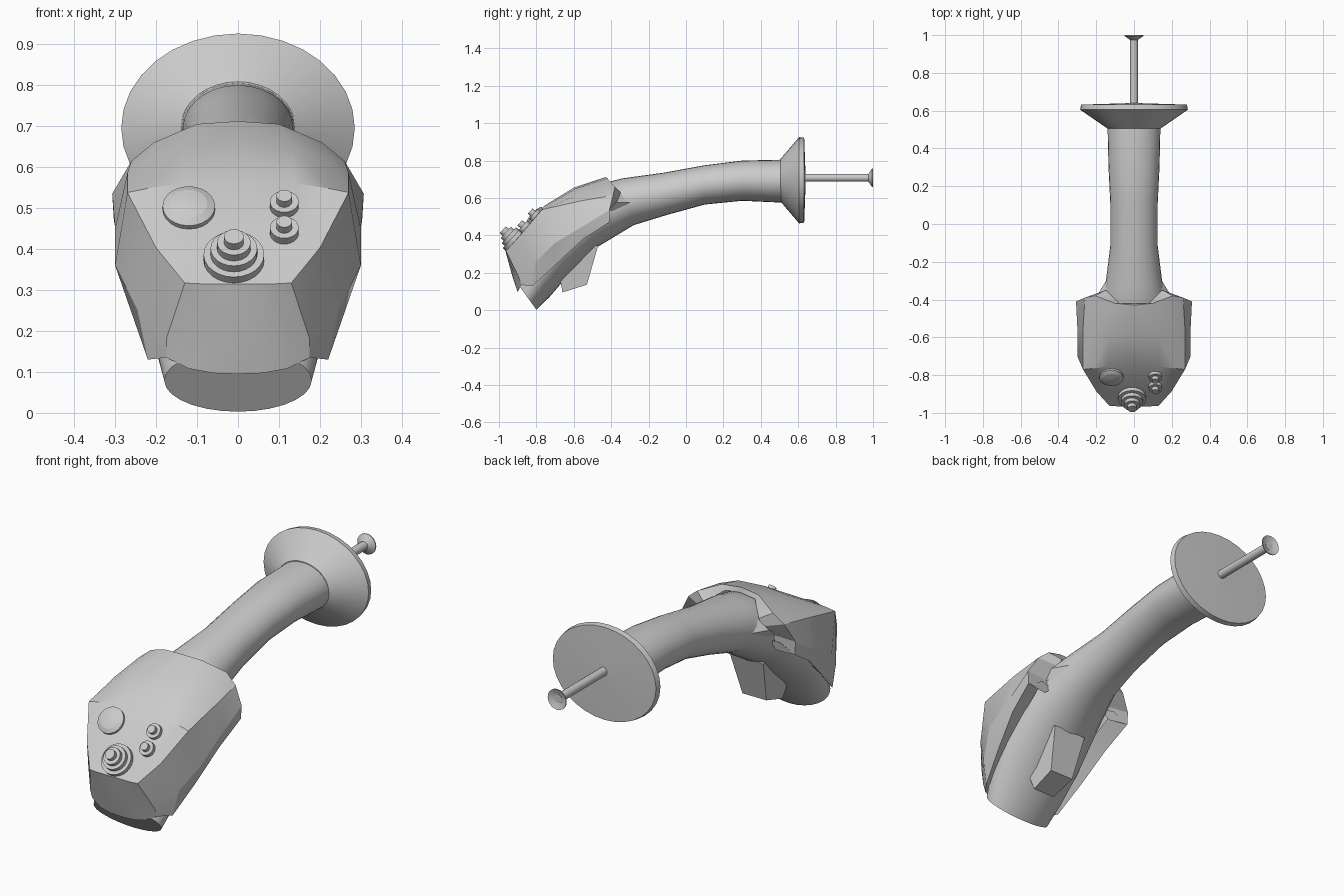
import bpy, bmesh, math
from mathutils import Vector, Matrix

if "Cube" in bpy.data.objects:
    bpy.data.objects.remove(bpy.data.objects["Cube"])


def finish(name, bm, angle=30, mirror=False):
    bmesh.ops.remove_doubles(bm, verts=bm.verts, dist=0.0005)
    bmesh.ops.recalc_face_normals(bm, faces=bm.faces)
    me = bpy.data.meshes.new(name)
    bm.to_mesh(me)
    bm.free()
    ob = bpy.data.objects.new(name, me)
    bpy.context.collection.objects.link(ob)
    bpy.ops.object.select_all(action='DESELECT')
    bpy.context.view_layer.objects.active = ob
    ob.select_set(True)
    if mirror:
        m = ob.modifiers.new("mirror", 'MIRROR')
        m.use_clip = True
        bpy.ops.object.modifier_apply(modifier="mirror")
    bpy.ops.object.shade_smooth_by_angle(angle=math.radians(angle))
    return ob


def loft(name, rings, angle=30):
    """Skin closed rings of points and cap both ends."""
    bm = bmesh.new()
    vr = [[bm.verts.new(p) for p in r] for r in rings]
    n = len(vr[0])
    for a, b in zip(vr, vr[1:]):
        for i in range(n):
            j = (i + 1) % n
            bm.faces.new((a[i], a[j], b[j], b[i]))
    bm.faces.new(vr[0])
    bm.faces.new(vr[-1])
    return finish(name, bm, angle)


def ring(bottom, top, half_width, n=28):
    """Ellipse between two side-view points (y, z)."""
    b, t = Vector((0, *bottom)), Vector((0, *top))
    c, h = (b + t) / 2, (t - b) / 2
    return [c + h * math.sin(k * math.tau / n)
            + Vector((half_width * math.cos(k * math.tau / n), 0, 0)) for k in range(n)]


def lathe_y(name, profile, cz, squash=1.0, n=32):
    rings = [ring((y, cz - r * squash), (y, cz + r * squash), r, n) for y, r in profile]
    return loft(name, rings, 25)


def grid(bm, rows):
    vr = [[bm.verts.new(p) for p in r] for r in rows]
    for a, b in zip(vr, vr[1:]):
        for i in range(len(a) - 1):
            bm.faces.new((a[i], a[i + 1], b[i + 1], b[i]))


# handle: curved tube that swells into the head and ends at the chin
loft("handle", [ring(*r) for r in [
    ((.52, .575), (.52, .805), .14),
    ((.30, .585), (.30, .80), .135),
    ((.10, .565), (.10, .775), .125),
    ((-.10, .51), (-.12, .735), .125),
    ((-.28, .455), (-.34, .705), .15),
    ((-.47, .34), (-.52, .66), .205),
    ((-.64, .175), (-.72, .52), .23),
    ((-.73, .07), (-.85, .33), .21),
    ((-.80, .003), (-.91, .155), .18)]], 35)

# head shell: half surface, mirrored
rows = [
    [(0, -.42, .69), (.08, -.42, .68), (.15, -.35, .63), (.16, -.36, .59), (.18, -.42, .53), (.2, -.42, .46)],
    [(0, -.43, .712), (.1, -.42, .705), (.205, -.38, .66), (.26, -.39, .615), (.307, -.41, .535), (.303, -.41, .47)],
    [(0, -.6, .655), (.13, -.59, .65), (.22, -.57, .62), (.27, -.56, .585), (.3, -.55, .45), (.285, -.55, .38)],
    [(0, -.75, .56), (.14, -.755, .56), (.22, -.765, .548), (.27, -.77, .538), (.3, -.7, .36), (.255, -.69, .25)],
    [(0, -.885, .405), (.1, -.885, .405), (.15, -.885, .405), (.2, -.885, .403), (.245, -.81, .25), (.22, -.82, .13)],
    [(0, -.965, .315), (.05, -.965, .315), (.09, -.965, .315), (.13, -.963, .317), (.175, -.895, .18), (.175, -.88, .135)],
]
bm = bmesh.new()
# underside lip folds in towards the handle
grid(bm, [r + [(r[-1][0] * .72, r[-1][1], r[-1][2] + .04)] for r in rows])
# front face
grid(bm, [rows[-1][:4],
          [(0, -.928, .18), (.06, -.927, .18), (.12, -.915, .18), rows[-1][4]],
          [(0, -.9, .095), (.06, -.9, .097), (.12, -.895, .108), rows[-1][5]]])
finish("head_shell", bm, 28, mirror=True)

# small wedges where the handle meets the shell rim
for s, side in ((-1, "left"), (1, "right")):
    tri = lambda x, y: [(s * x, y, .62), (s * (x + .03), y, .575), (s * x, y, .53)]
    loft(side + "_rim_wedge", [tri(.10, -.27), tri(.19, -.42)])

# trigger under the head
sec = lambda w, pts: [(x * w, y, z) for x, y, z in pts]
trigger = [[(s * a, y, z) for a, y, z in (
    (.09, -.47, .345), (.065, -.53, .137), (.06, -.66, .095), (.09, -.68, .2), (.09, -.58, .38))]
    for s in (-1, 1)]
loft("trigger", trigger)

# end flange, rod and rod tip
lathe_y("flange", [(.505, .14), (.605, .285), (.632, .28), (.64, .02)], .695, .81)
lathe_y("rod", [(.6, .021), (.99, .021)], .708, 1, 16)
lathe_y("rod_tip", [(.975, .021), (.995, .05), (1.0, .05), (.985, .012)], .708, 1, 20)

# controls sit on the sloping top face
normal = Vector((0, -.75, .66)).normalized()


def control(name, x, y, tiers):
    base = Vector((x, y, .49 + 1.13 * (y + .81)))
    rot = Vector((0, 0, 1)).rotation_difference(normal).to_matrix()
    bm = bmesh.new()
    h0 = -.01
    for r0, r1, h1 in tiers:
        pos = base + normal * (h0 + h1) / 2
        bmesh.ops.create_cone(bm, cap_ends=True, segments=24, radius1=r0, radius2=r1,
                              depth=h1 - h0, matrix=Matrix.Translation(pos) @ rot.to_4x4())
        h0 = h1
    finish(name, bm, 40)


control("dome_button", -.12, -.805, [(.064, .064, .014), (.064, .045, .023), (.045, .015, .028)])
control("thumb_stick", -.01, -.914, [(.074, .074, .022), (.057, .057, .044),
                                     (.041, .041, .066), (.024, .024, .088)])
for k, y in enumerate((-.80, -.856)):
    control("small_button_%d" % (k + 1), .113, y, [(.035, .035, .022), (.019, .019, .044)])
